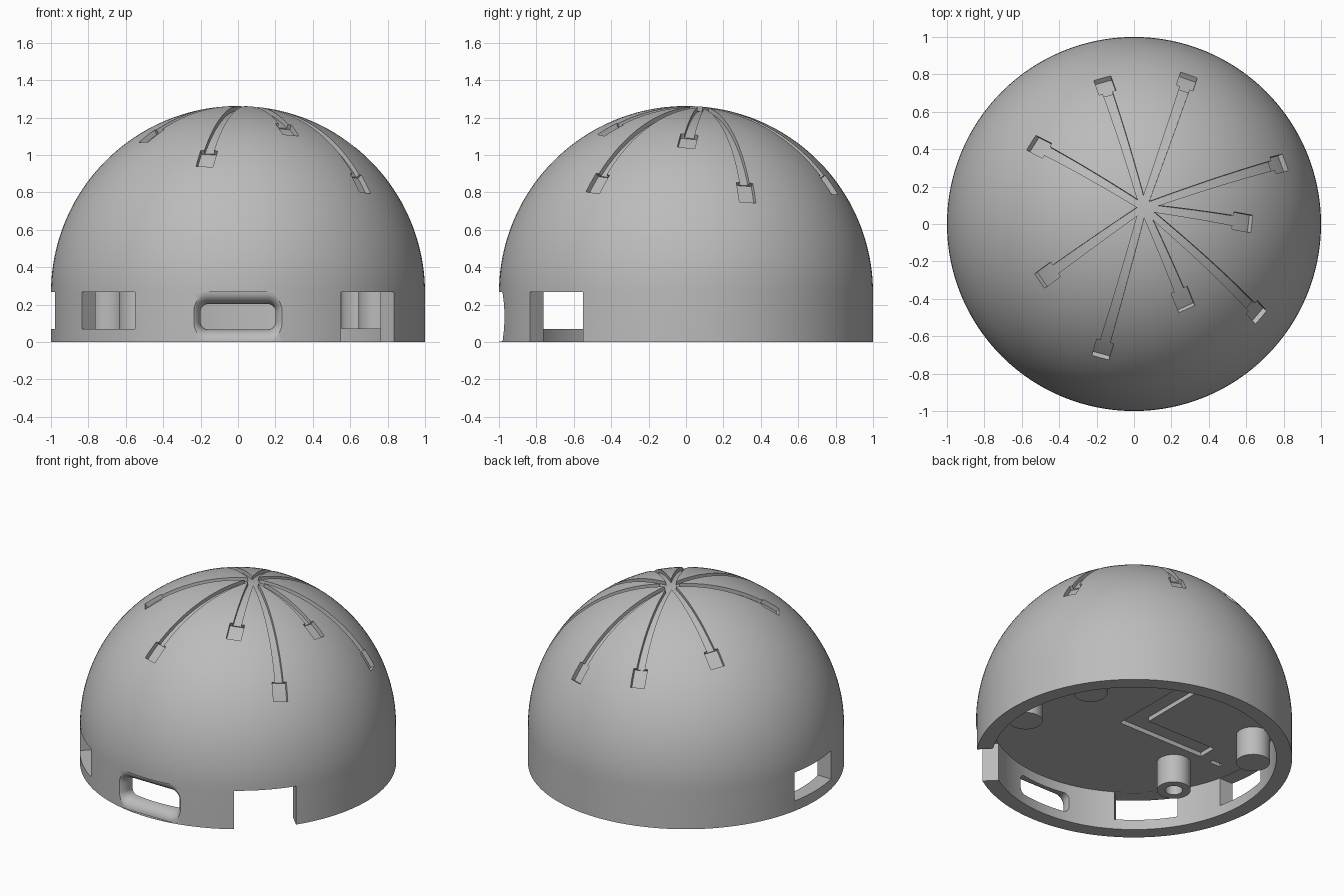
import bpy, bmesh, math
from mathutils import Vector, Matrix

if "Cube" in bpy.data.objects:
    bpy.data.objects.remove(bpy.data.objects["Cube"])

grey = bpy.data.materials.new("plain grey")
grey.use_nodes = True
grey.diffuse_color = (0.5, 0.5, 0.5, 1)
grey.node_tree.nodes["Principled BSDF"].inputs["Base Color"].default_value = (0.5, 0.5, 0.5, 1)

BASE = 0.262      # height of the straight wall
CEILING = 0.27    # top of the hollow underneath


def finish(name, bm):
    bmesh.ops.recalc_face_normals(bm, faces=bm.faces)
    mesh = bpy.data.meshes.new(name)
    bm.to_mesh(mesh)
    bm.free()
    mesh.materials.append(grey)
    ob = bpy.data.objects.new(name, mesh)
    bpy.context.collection.objects.link(ob)
    return ob


def loft(name, rings, closed=False):
    """Skin a list of equal rings; cap the ends unless the loft closes on itself."""
    bm = bmesh.new()
    loops = [[bm.verts.new(p) for p in ring] for ring in rings]
    n = len(loops[0])
    pairs = list(zip(loops, loops[1:]))
    if closed:
        pairs.append((loops[-1], loops[0]))
    for a, b in pairs:
        for i in range(n):
            j = (i + 1) % n
            bm.faces.new((a[i], a[j], b[j], b[i]))
    if not closed:
        bm.faces.new(loops[0])
        bm.faces.new(loops[-1])
    return finish(name, bm)


def revolve(name, profile, segs, centre=(0, 0), closed=False):
    turn = [2 * math.pi * i / segs for i in range(segs)]
    rings = [[(centre[0] + r * math.cos(a), centre[1] + r * math.sin(a), z) for a in turn]
             for r, z in profile]
    return loft(name, rings, closed)


def box(name, low, high, angle=0):
    low, high = Vector(low), Vector(high)
    bm = bmesh.new()
    bmesh.ops.create_cube(bm, size=1)
    bmesh.ops.scale(bm, vec=high - low, verts=bm.verts)
    bmesh.ops.translate(bm, vec=(low + high) / 2, verts=bm.verts)
    bmesh.ops.rotate(bm, matrix=Matrix.Rotation(math.radians(angle), 3, "Z"), verts=bm.verts)
    return finish(name, bm)


def cut(target, cutter):
    mod = target.modifiers.new("cut", "BOOLEAN")
    mod.operation, mod.solver, mod.object = "DIFFERENCE", "EXACT", cutter
    bpy.context.view_layer.objects.active = target
    bpy.ops.object.modifier_apply(modifier=mod.name)
    bpy.data.objects.remove(cutter)


# Dome: straight wall running into a hemisphere
STEPS = 40
arc = [math.pi / 2 * i / STEPS for i in range(STEPS)]
profile = [(1, 0)] + [(math.cos(a), BASE + math.sin(a)) for a in arc]
profile.append((0.012, BASE + 1))
dome = revolve("dome_shell", profile, 128)

# Hollow underside
cut(dome, revolve("hollow_cutter", [(0.9, -0.1), (0.9, CEILING)], 128))

# Side openings: two windows, and a notch open at the bottom
for angle, bottom in ((180, 0.07), (-135, 0.07), (-45, -0.1)):
    cut(dome, box("opening_cutter", (0.8, -0.2, bottom), (1.2, 0.2, CEILING - 0.002), angle))


# Rounded front slot, flared towards the outside
def rounded_rect(y, grow):
    ring = []
    corner = 0.04 + grow
    for k, (sx, sz) in enumerate(((1, 1), (-1, 1), (-1, -1), (1, -1))):
        for i in range(9):
            a = math.pi / 2 * (k + i / 8)
            ring.append((sx * 0.16 + corner * math.cos(a), y,
                         0.135 + sz * 0.028 + corner * math.sin(a)))
    return ring


slot = [rounded_rect(-0.8, 0)]
for i in range(9):
    a = math.pi / 2 * i / 8
    slot.append(rounded_rect(-0.9 - 0.08 * math.sin(a), 0.065 * (1 - math.cos(a))))
slot.append(rounded_rect(-1.1, 0.066))
cut(dome, loft("slot_cutter", slot))

# Shallow recesses in the ceiling
for low, high in (((-0.61, -0.07), (0.056, 0.06)), ((-0.07, -0.07), (0.056, 0.55)),
                  ((-0.78, -0.09), (-0.7, -0.06))):
    cut(dome, box("recess_cutter", (*low, 0.2), (*high, CEILING + 0.03)))


# Channels fanning out over the dome, each ending in a square pocket
def on_sphere(x, y):
    return Vector((x, y, math.sqrt(1 - x * x - y * y)))


def strip(name, start, end, t0, t1, half0, half1, depth):
    side = start.cross(end).normalized()
    total = start.angle(end)
    rings = []
    for i in range(17):
        t = t0 + (t1 - t0) * i / 16
        half = half0 + (half1 - half0) * i / 16
        p = Matrix.Rotation(total * t, 3, side) @ start
        rings.append([(p * r + side * s * half + Vector((0, 0, BASE)))
                      for r, s in ((1 - depth, -1), (1 - depth, 1), (1.06, 1), (1.06, -1))])
    return loft(name, rings)


hub = on_sphere(0.05, 0.09)
ends = ((-0.17, 0.78), (0.294, 0.797), (0.81, 0.33), (0.63, 0), (0.68, -0.5),
        (0.283, -0.455), (-0.18, -0.715), (-0.505, -0.305), (-0.55, 0.435))
for x, y in ends:
    end = on_sphere(x, y)
    neck = 1 - 0.125 / hub.angle(end)
    cut(dome, strip("channel_cutter", hub, end, -0.01, neck + 0.02, 0.018, 0.027, 0.024))
    cut(dome, strip("pocket_cutter", hub, end, neck, 1, 0.047, 0.047, 0.03))

# Mounting posts under the ceiling; the first is bored
posts = [revolve("bored_post", [(0.107, 0.07), (0.107, 0.29), (0.055, 0.29), (0.055, 0.07)],
                 40, (-0.53, -0.24), True)]
for place in ((-0.69, 0.35), (0.752, -0.17), (0.66, 0.36)):
    posts.append(revolve("post", [(0.107, 0.07), (0.107, 0.29)], 40, place))

# Smooth shading with sharp edges kept
bpy.ops.object.select_all(action="DESELECT")
for ob in [dome] + posts:
    ob.select_set(True)
bpy.context.view_layer.objects.active = dome
bpy.ops.object.shade_smooth_by_angle(angle=math.radians(30))
